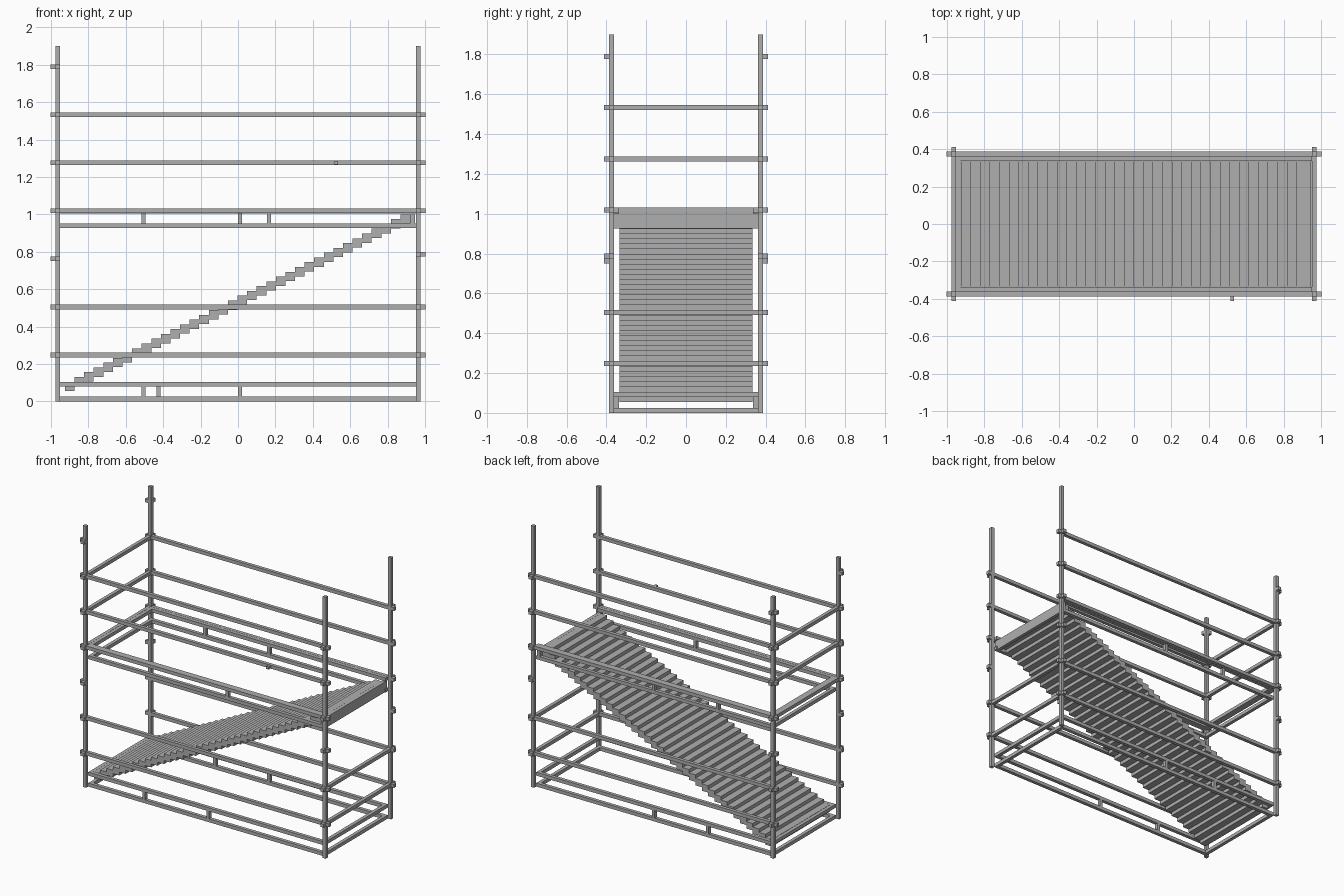
import bpy, bmesh
from mathutils import Vector

if "Cube" in bpy.data.objects:
    bpy.data.objects.remove(bpy.data.objects["Cube"], do_unlink=True)

steel = bpy.data.materials.new("galvanised_grey")
steel.use_nodes = True
grey = (0.43, 0.43, 0.43, 1)
steel.diffuse_color = grey
steel.node_tree.nodes["Principled BSDF"].inputs["Base Color"].default_value = grey

T = 0.025                # tube thickness
PX, PY = 0.964, 0.374    # post centres
FX, FY = 0.939, 0.349    # floor frame centres
PITCH = 0.257            # spacing of the rail levels


def build(name, boxes):
    """Make one object from boxes given as (centre, size)."""
    bm = bmesh.new()
    for centre, size in boxes:
        verts = bmesh.ops.create_cube(bm, size=1)["verts"]
        for v in verts:
            v.co = Vector(a * s + c for a, s, c in zip(v.co, size, centre))
    mesh = bpy.data.meshes.new(name)
    bm.to_mesh(mesh)
    bm.free()
    mesh.materials.append(steel)
    obj = bpy.data.objects.new(name, mesh)
    bpy.context.collection.objects.link(obj)
    return obj


def level(n):
    return 0.248 + n * PITCH


# Corner posts, each with short outward couplings at the rail levels
for sx, xn in ((-1, "right"), (1, "left")):
    for sy, yn in ((-1, "front"), (1, "back")):
        build(f"{yn}_{xn}_post", [((sx * PX, sy * PY, 0.95), (T, T, 1.9))])
        heights = [level(n) for n in range(6)]
        if sx < 0:
            heights.append(level(6))
        else:
            heights[2] += T
        stubs = []
        for z in heights:
            stubs.append(((sx * (PX + T), sy * PY, z), (T, T, T)))
            stubs.append(((sx * PX, sy * (PY + T), z), (T, T, T)))
        build(f"{yn}_{xn}_couplings", stubs)

# Long guard rails on both sides
for sy, yn in ((-1, "front"), (1, "back")):
    build(f"{yn}_rails", [((0, sy * PY, level(n)), (2 * PX, T, T))
                          for n in (0, 1, 3, 4, 5)])

# Short rails: low ones at the stair head, high ones at the stair foot
build("left_end_rails", [((PX, 0, level(n)), (T, 2 * PY, T)) for n in (0, 1)])
build("right_end_rails", [((-PX, 0, level(n)), (T, 2 * PY, T)) for n in (3, 4, 5)])


def floor_frame(name, base, front_spacers, back_spacers, ends):
    """Two stacked rings of tube joined by short uprights."""
    boxes = []
    for z in (base + T / 2, base + 0.092):
        for s in (-1, 1):
            boxes.append(((0, s * FY, z), (2 * FX + T, T, T)))
        for s in ends:
            boxes.append(((s * FX, 0, z), (T, 2 * FY, T)))
    for sy, spacers in ((-1, front_spacers), (1, back_spacers)):
        for x in spacers:
            boxes.append(((x, sy * FY, base + 0.052), (0.022, T, 0.06)))
    build(name, boxes)


floor_frame("lower_floor_frame", 0, (-0.505, 0.01), (-0.425, 0.01), (-1, 1))
floor_frame("upper_floor_frame", 0.926, (0.165,), (-0.505, 0.01), (-1,))

# Stair flight of overlapping block treads
COUNT, RUN, RISE = 36, 0.05125, 0.02557
build("stair_treads", [((-0.925 + (i + 0.5) * RUN, 0, 0.08 + i * RISE),
                        (RUN, 0.67, 0.05)) for i in range(COUNT)])

# End panel under the top landing
build("landing_panel", [((0.933, 0, 0.963), (T, 2 * FY + T, 0.074))])

# Small peg on the front rail
build("rail_peg", [((0.525, -PY - T, level(4)), (0.02, T, 0.02))])
